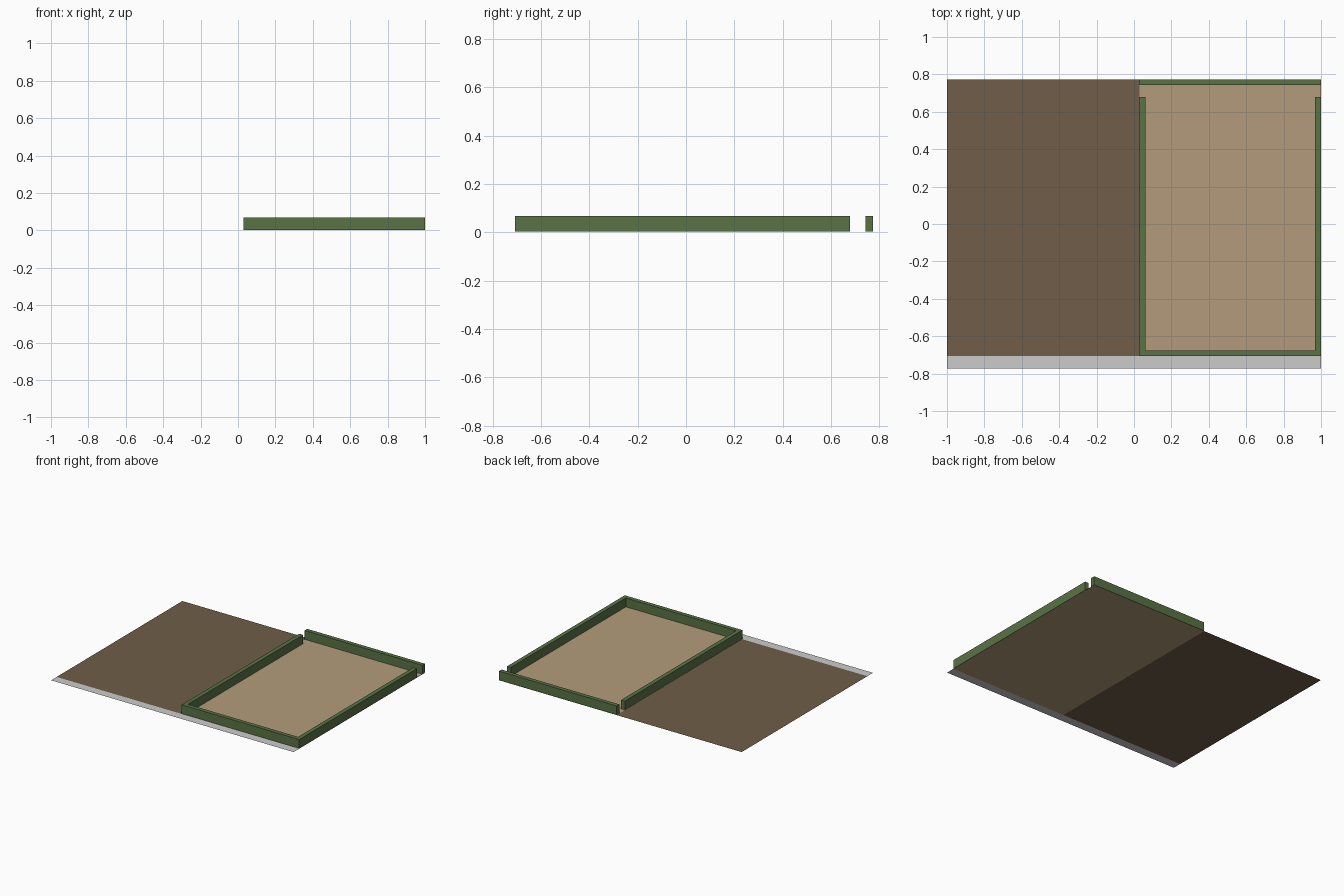
import bpy, bmesh

if "Cube" in bpy.data.objects:
    bpy.data.objects.remove(bpy.data.objects["Cube"])


def material(name, color):
    m = bpy.data.materials.new(name)
    m.diffuse_color = (*color, 1)
    m.use_nodes = True
    m.node_tree.nodes["Principled BSDF"].inputs["Base Color"].default_value = m.diffuse_color
    return m


def add_object(name, bm, mat=None):
    me = bpy.data.meshes.new(name)
    bm.to_mesh(me)
    bm.free()
    ob = bpy.data.objects.new(name, me)
    bpy.context.collection.objects.link(ob)
    if mat:
        me.materials.append(mat)


def sheet(name, x0, x1, y0, y1, mat=None):
    bm = bmesh.new()
    corners = [(x0, y0), (x1, y0), (x1, y1), (x0, y1)]
    bm.faces.new([bm.verts.new((x, y, 0)) for x, y in corners])
    add_object(name, bm, mat)


def box(name, x0, x1, y0, y1, z0, z1, mat):
    bm = bmesh.new()
    bmesh.ops.create_cube(bm, size=1)
    bmesh.ops.scale(bm, vec=(x1 - x0, y1 - y0, z1 - z0), verts=bm.verts)
    bmesh.ops.translate(bm, vec=((x0 + x1) / 2, (y0 + y1) / 2, (z0 + z1) / 2), verts=bm.verts)
    add_object(name, bm, mat)


soil = material("soil", (0.16, 0.11, 0.065))
sand = material("sand", (0.45, 0.33, 0.20))
green = material("hedge_green", (0.10, 0.17, 0.06))

# Flat ground areas
EDGE, FRONT, SPLIT = 0.773, -0.707, 0.03
sheet("front_pavement", -1, 1, -EDGE, FRONT)
sheet("dark_plot", -1, SPLIT, FRONT, EDGE, soil)
sheet("light_plot", SPLIT, 1, FRONT, EDGE, sand)

# Hedges around the light plot, open at the two back corners
T, Z0, Z1, GAP = 0.031, 0.002, 0.068, 0.678
box("left_hedge", SPLIT, SPLIT + T, FRONT + T, GAP, Z0, Z1, green)
box("right_hedge", 1 - T, 1, FRONT + T, GAP, Z0, Z1, green)
box("front_hedge", SPLIT, 1, FRONT, FRONT + T, Z0, Z1, green)
box("back_hedge", SPLIT, 1, EDGE - T, EDGE, Z0, Z1, green)
